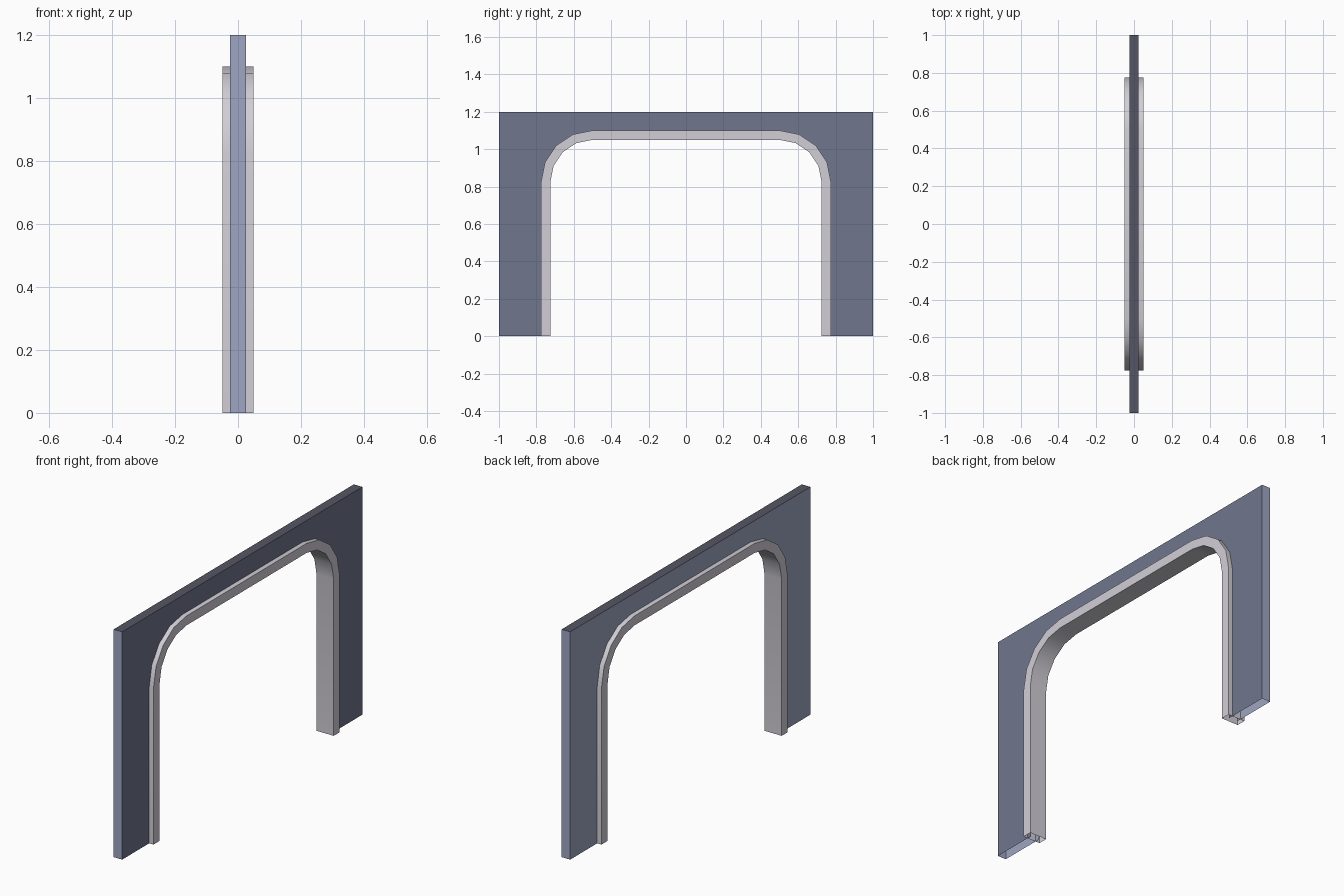
import bpy
import bmesh
import math

if "Cube" in bpy.data.objects:
    bpy.data.objects.remove(bpy.data.objects["Cube"])


def material(name, rgb):
    """Flat colour given as display values, stored as linear."""
    m = bpy.data.materials.new(name)
    m.diffuse_color = [((c + 0.055) / 1.055) ** 2.4 for c in rgb] + [1.0]
    m.use_nodes = True
    m.node_tree.nodes["Principled BSDF"].inputs["Base Color"].default_value = m.diffuse_color
    return m


def arch(r):
    """Opening outline in (y, z): two legs, two four-sided corner arcs."""
    cy, cz, steps = 0.5, 0.825, 4
    half = [(cy + r, 0.0)]
    for i in range(steps + 1):
        a = math.pi / 2 * i / steps
        half.append((cy + r * math.cos(a), cz + r * math.sin(a)))
    return half + [(-y, z) for y, z in reversed(half)]


def finish(name, bm, mats):
    bmesh.ops.recalc_face_normals(bm, faces=bm.faces[:])
    mesh = bpy.data.meshes.new(name)
    bm.to_mesh(mesh)
    bm.free()
    for m in mats:
        mesh.materials.append(m)
    obj = bpy.data.objects.new(name, mesh)
    bpy.context.collection.objects.link(obj)
    return obj


lavender = material("lavender wall", (0.62, 0.65, 0.76))
slate = material("slate wall", (0.44, 0.465, 0.55))
charcoal = material("charcoal top", (0.33, 0.335, 0.39))
pale = material("pale grey trim", (0.82, 0.81, 0.84))

# Wall: two arched sheets joined by end and top strips, open underneath
bm = bmesh.new()
outline = [(-1, 0), (-1, 1.2), (1, 1.2), (1, 0)] + arch(0.25)
sides = [[bm.verts.new((x, y, z)) for y, z in outline] for x in (-0.025, 0.025)]
left, right = sides
bm.faces.new(left)
bm.faces.new(right).material_index = 1
for i in range(3):
    f = bm.faces.new((left[i], left[i + 1], right[i + 1], right[i]))
    f.material_index = 2 if i == 1 else 0
finish("wall", bm, [lavender, slate, charcoal])

# Trim: rectangular section swept along the opening, open at both feet
bm = bmesh.new()
outer, inner = arch(0.275), arch(0.225)
rings = []
for (yo, zo), (yi, zi) in zip(outer, inner):
    section = [(-0.05, yo, zo), (0.05, yo, zo), (0.05, yi, zi), (-0.05, yi, zi)]
    rings.append([bm.verts.new(p) for p in section])
for a, b in zip(rings, rings[1:]):
    for k in range(4):
        n = (k + 1) % 4
        bm.faces.new((a[k], a[n], b[n], b[k]))
trim = finish("opening_trim", bm, [pale])

# Smooth the trim's curved faces while keeping its square edges
bpy.ops.object.select_all(action='DESELECT')
trim.select_set(True)
bpy.context.view_layer.objects.active = trim
bpy.ops.object.shade_smooth_by_angle(angle=math.radians(35))
